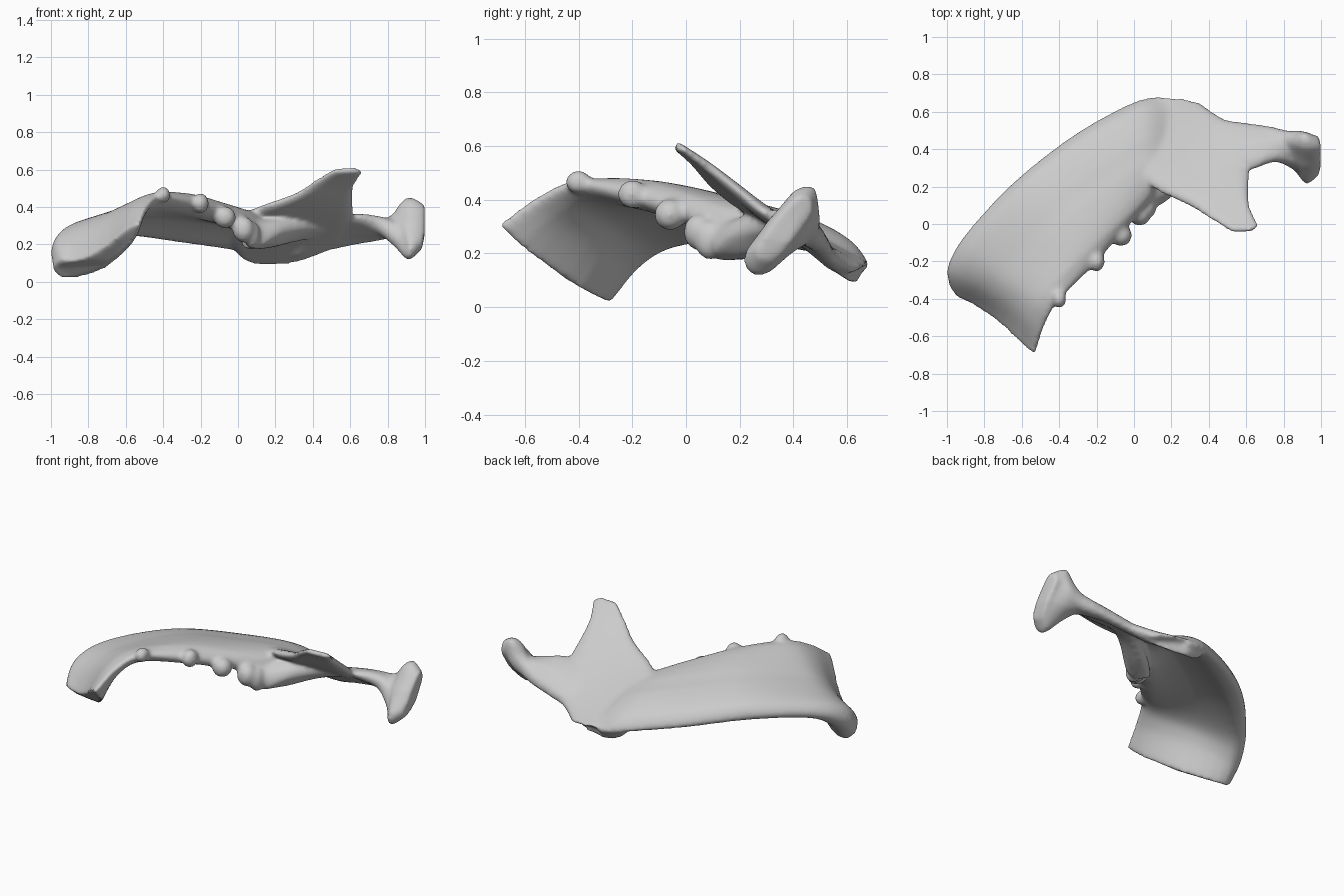
import bpy
import bmesh
import math
from mathutils import Vector, Matrix

cube = bpy.data.objects.get("Cube")
if cube:
    bpy.data.objects.remove(cube)

bone = bpy.data.materials.new("bone grey")
bone.use_nodes = True
bone.diffuse_color = (0.6, 0.6, 0.6, 1)
bone.node_tree.nodes["Principled BSDF"].inputs["Base Color"].default_value = (0.6, 0.6, 0.6, 1)


def spline(pts, t):
    """Catmull-Rom point at t in 0..1 through pts."""
    s = t * (len(pts) - 1)
    i = min(int(s), len(pts) - 2)
    f = s - i
    b, c = pts[i], pts[i + 1]
    a = pts[i - 1] if i > 0 else 2 * b - c
    d = pts[i + 2] if i + 2 < len(pts) else 2 * c - b
    return 0.5 * (2 * b + (c - a) * f + (2 * a - 5 * b + 4 * c - d) * f * f
                  + (3 * b - a - 3 * c + d) * f ** 3)


def sheet(bm, edge_a, middle, edge_b, thick, steps=40, n=14):
    """Loft a rounded plate whose sections run edge_a - middle - edge_b."""
    rails = [[Vector(p) for p in r] for r in (edge_a, middle, edge_b, thick)]

    def point(t, u):
        a, m, b = [spline(r, t) for r in rails[:3]]
        return a * (1 - u) * (1 - 2 * u) + m * 4 * u * (1 - u) + b * u * (2 * u - 1)

    rings = []
    for k in range(steps + 1):
        t = k / steps
        ta, tm, tb = spline(rails[3], t)
        top, low = [], []
        for j in range(n + 1):
            u = 0.5 - 0.5 * math.cos(math.pi * j / n)
            p = point(t, u)
            du = point(t, min(u + .02, 1)) - point(t, max(u - .02, 0))
            dt = point(min(t + .01, 1), u) - point(max(t - .01, 0), u)
            normal = dt.cross(du).normalized()
            h = ta + (tm - ta) * 2 * u if u < 0.5 else tm + (tb - tm) * (2 * u - 1)
            h *= 0.5 * min(1, (4 * u * (1 - u)) ** 0.5 * 1.5)
            top.append(p + normal * h)
            low.append(p - normal * h)
        rings.append([bm.verts.new(p) for p in top + low[-2:0:-1]])
    for r, s in zip(rings, rings[1:]):
        for i in range(len(r)):
            j = (i + 1) % len(r)
            bm.faces.new((r[i], r[j], s[j], s[i]))
    bm.faces.new(rings[0][::-1])
    bm.faces.new(rings[-1])


def lump(bm, at, size):
    m = Matrix.Translation(at) @ Matrix.Diagonal((*size, 1))
    bmesh.ops.create_icosphere(bm, subdivisions=3, radius=1, matrix=m)


bm = bmesh.new()

# Body: lower border, bulging outer face, tooth-bearing border
sheet(bm,
      [(-.99, -.33, .08), (-.99, -.21, .17), (-.88, -.03, .25), (-.63, .23, .265),
       (-.31, .48, .22), (0, .65, .17), (.15, .68, .14)],
      [(-.76, -.43, .1), (-.73, -.32, .27), (-.64, -.2, .35), (-.43, .04, .38),
       (-.16, .24, .35), (.05, .38, .315), (.2, .43, .26)],
      [(-.53, -.7, .31), (-.48, -.55, .41), (-.4, -.41, .46), (-.22, -.23, .42),
       (-.06, -.04, .35), (.07, .12, .29), (.18, .24, .33)],
      [(.17, .14, .07), (.17, .11, .08), (.13, .08, .09), (.12, .09, .13),
       (.11, .08, .14), (.09, .07, .14), (.07, .03, .04)])

# Ramus rising into the blunt front process
sheet(bm,
      [(0, .63, .15), (-.08, .42, .3), (.08, .21, .385), (.29, .1, .46),
       (.41, .025, .54), (.51, -.03, .6)],
      [(.2, .66, .12), (.27, .45, .25), (.35, .27, .36), (.45, .15, .45),
       (.53, .06, .53), (.585, -.05, .61)],
      [(.38, .6, .13), (.57, .5, .22), (.62, .31, .34), (.615, .2, .43),
       (.62, .1, .51), (.67, -.01, .59)],
      [(.09, .1, .07), (.06, .06, .06), (.06, .05, .06), (.05, .05, .05),
       (.035, .04, .04), (.03, .03, .03)])

# Neck and jaw joint head
sheet(bm,
      [(.42, .3, .33), (.62, .29, .35), (.75, .33, .32), (.85, .29, .22),
       (.91, .23, .13), (.98, .28, .17)],
      [(.38, .45, .24), (.6, .42, .29), (.76, .42, .29), (.86, .4, .28),
       (.93, .36, .28), (1, .37, .29)],
      [(.28, .58, .13), (.6, .535, .2), (.77, .51, .25), (.86, .49, .36),
       (.91, .475, .45), (.99, .46, .4)],
      [(.05, .05, .06), (.05, .08, .07), (.07, .11, .08), (.1, .13, .1),
       (.12, .14, .1), (.09, .1, .09)])

# Inner ridge running back from the last socket under the ramus
sheet(bm,
      [(.02, .16, .26), (.15, .29, .25), (.3, .4, .24), (.42, .46, .25)],
      [(.07, .13, .25), (.18, .24, .26), (.32, .34, .275), (.45, .41, .27)],
      [(.12, .1, .27), (.22, .19, .32), (.36, .28, .32), (.48, .36, .29)],
      [(.14, .16, .14), (.12, .15, .1), (.08, .09, .07), (.04, .04, .04)])

# Tooth-socket swellings along the upper border
for at, size in (((.075, .09, .25), (.045, .06, .075)),
                 ((.03, .05, .28), (.06, .06, .07)),
                 ((-.07, -.06, .345), (.06, .06, .06)),
                 ((-.2, -.2, .42), (.045, .055, .055)),
                 ((-.4, -.4, .465), (.04, .05, .045))):
    lump(bm, at, size)

bmesh.ops.recalc_face_normals(bm, faces=bm.faces)
mesh = bpy.data.meshes.new("half_jaw_bone")
bm.to_mesh(mesh)
bm.free()
mesh.materials.append(bone)
jaw = bpy.data.objects.new("half_jaw_bone", mesh)
bpy.context.collection.objects.link(jaw)

# Fuse the parts into one smooth skin
remesh = jaw.modifiers.new("fuse", "REMESH")
remesh.mode = "VOXEL"
remesh.voxel_size = 0.012
remesh.use_smooth_shade = True
smooth = jaw.modifiers.new("soften", "SMOOTH")
smooth.factor = 0.5
smooth.iterations = 12
